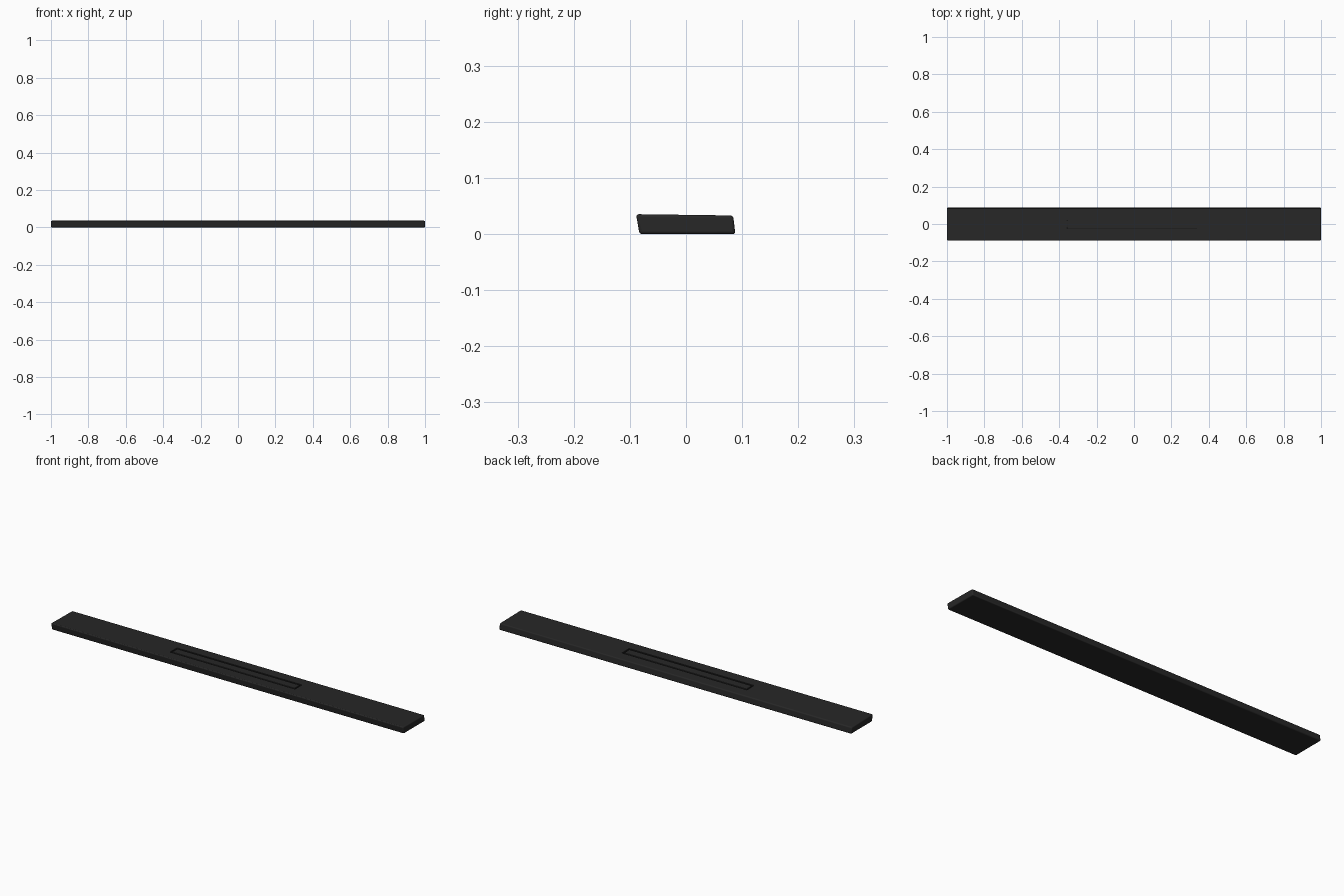
import bpy, bmesh, math

if "Cube" in bpy.data.objects:
    bpy.data.objects.remove(bpy.data.objects["Cube"])

black = bpy.data.materials.new("black_plastic")
black.diffuse_color = (0.02, 0.02, 0.02, 1)
black.use_nodes = True
black.node_tree.nodes["Principled BSDF"].inputs["Base Color"].default_value = black.diffuse_color


def prism(name, profile, x0, x1):
    """Extrude a (y, z) profile along x."""
    bm = bmesh.new()
    face = bm.faces.new([bm.verts.new((x0, y, z)) for y, z in profile])
    ext = bmesh.ops.extrude_face_region(bm, geom=[face])
    verts = [g for g in ext["geom"] if isinstance(g, bmesh.types.BMVert)]
    bmesh.ops.translate(bm, verts=verts, vec=(x1 - x0, 0, 0))
    bmesh.ops.recalc_face_normals(bm, faces=bm.faces[:])
    me = bpy.data.meshes.new(name)
    bm.to_mesh(me)
    bm.free()
    ob = bpy.data.objects.new(name, me)
    bpy.context.collection.objects.link(ob)
    ob.data.materials.append(black)
    return ob


def bevel(ob, width, segments):
    m = ob.modifiers.new("bevel", "BEVEL")
    m.width = width
    m.segments = segments
    m.limit_method = "ANGLE"


def top(y):
    """Height of the slightly tilted top face."""
    return 0.0343 - 0.0135 * y


# Slanted bar body
body = prism("bar_body", [(-0.083, 0), (0.088, 0), (0.084, top(0.084)), (-0.089, top(-0.089))], -1, 1)
bevel(body, 0.005, 3)

# Slot cut into the top
y0, y1, depth = -0.031, 0.027, 0.006
slot = prism("slot_cutter", [(y0, top(y0) - depth), (y1, top(y1) - depth), (y1, 0.06), (y0, 0.06)], -0.365, 0.345)
slot.hide_render = True
slot.hide_viewport = True
cut = body.modifiers.new("slot", "BOOLEAN")
cut.operation = "DIFFERENCE"
cut.solver = "EXACT"
cut.object = slot

# Inlay strip sitting flush in the slot, leaving a fine groove around it
g = 0.007
a, b = y0 + g, y1 - g
inlay = prism("inlay_strip", [(a, top(a) - depth - 0.004), (b, top(b) - depth - 0.004), (b, top(b)), (a, top(a))],
              -0.365 + g, 0.345 - g)
bevel(inlay, 0.002, 2)

# Smooth shading with sharp edges kept
for ob in (body, inlay):
    bpy.ops.object.select_all(action="DESELECT")
    ob.select_set(True)
    bpy.context.view_layer.objects.active = ob
    bpy.ops.object.shade_smooth_by_angle(angle=math.radians(35))
